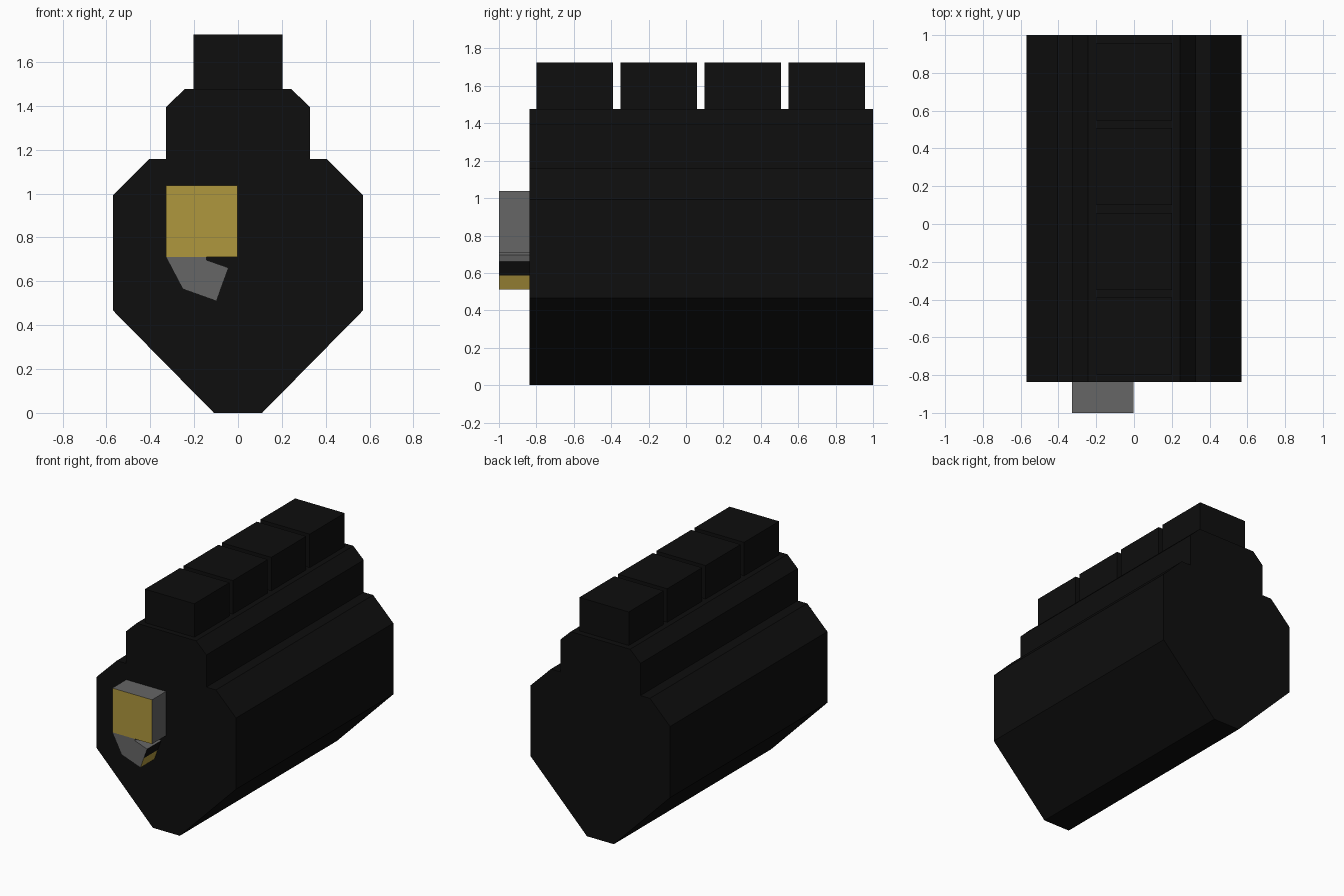
import bpy, bmesh

if "Cube" in bpy.data.objects:
    bpy.data.objects.remove(bpy.data.objects["Cube"])


def material(name, rgb):
    m = bpy.data.materials.new(name)
    m.diffuse_color = (*rgb, 1)
    m.use_nodes = True
    m.node_tree.nodes["Principled BSDF"].inputs["Base Color"].default_value = m.diffuse_color
    return m


BLACK = material("black", (0.0044, 0.0044, 0.0044))
GREY = material("grey", (0.133, 0.133, 0.133))
GOLD = material("gold", (0.43, 0.31, 0.047))


def prism(name, profile, y0, y1, mats, rule=None):
    """Extrude an (x, z) profile along y; rule(face) picks the material slot."""
    bm = bmesh.new()
    face = bm.faces.new([bm.verts.new((x, y0, z)) for x, z in profile])
    ext = bmesh.ops.extrude_face_region(bm, geom=[face], use_keep_orig=True)
    for v in ext["geom"]:
        if isinstance(v, bmesh.types.BMVert):
            v.co.y = y1
    bmesh.ops.recalc_face_normals(bm, faces=bm.faces)
    bm.normal_update()
    if rule:
        for f in bm.faces:
            f.material_index = rule(f)
    me = bpy.data.meshes.new(name)
    bm.to_mesh(me)
    bm.free()
    for m in mats:
        me.materials.append(m)
    ob = bpy.data.objects.new(name, me)
    bpy.context.collection.objects.link(ob)
    return ob


def rect(x0, x1, z0, z1):
    return [(x0, z0), (x1, z0), (x1, z1), (x0, z1)]


# Main body: mirrored stepped and chamfered profile
half = [(0.11, 0), (0.57, 0.467), (0.57, 0.993), (0.405, 1.157),
        (0.328, 1.157), (0.328, 1.395), (0.243, 1.477)]
prism("body", half + [(-x, z) for x, z in reversed(half)], -0.837, 1.0, [BLACK])

# Row of four blocks along the top
for i in range(4):
    y = -0.798 + i * 0.449
    prism(f"top_block_{i + 1}", rect(-0.202, 0.202, 1.477, 1.725), y, y + 0.408, [BLACK])

# Front box: gold front face, grey sides
prism("front_box", rect(-0.328, -0.003, 0.71, 1.037), -1.0, -0.837, [GREY, GOLD],
      lambda f: int(f.normal.y < -0.9))


# Bent nozzle below the box: tilted end split into gold lower and black upper half
def nozzle_rule(f):
    c = f.calc_center_median()
    if f.normal.x > 0.8 and c.x > -0.12:
        return 1 if c.z < 0.585 else 2
    return 0


prism("nozzle", [(-0.328, 0.71), (-0.252, 0.565), (-0.098, 0.51), (-0.071, 0.586),
                 (-0.043, 0.662), (-0.143, 0.697), (-0.143, 0.71)],
      -1.0, -0.837, [GREY, GOLD, BLACK], nozzle_rule)
